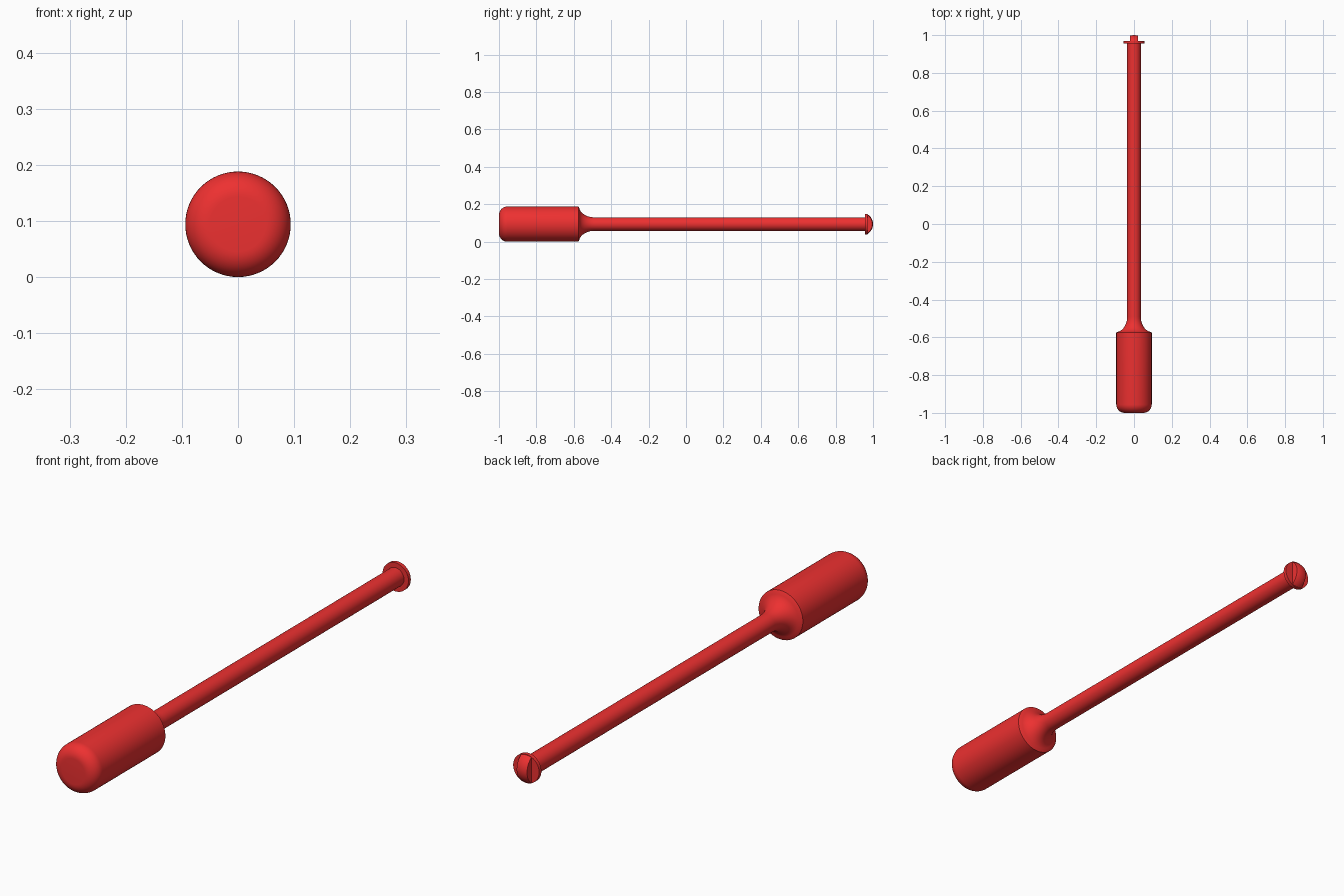
import bpy, bmesh
from math import sin, cos, pi, radians, asin

if "Cube" in bpy.data.objects:
    bpy.data.objects.remove(bpy.data.objects["Cube"])

SIDES = 64
AXIS_Z = 0.094

red = bpy.data.materials.new("red")
red.diffuse_color = (0.85, 0.03, 0.03, 1)
red.use_nodes = True
red.node_tree.nodes["Principled BSDF"].inputs["Base Color"].default_value = red.diffuse_color


def lathe(name, profile, half_width=None):
    """Spin (y, radius) points round the long axis; optionally trim to a slab in x."""
    bm = bmesh.new()
    verts = [bm.verts.new((r, y, 0)) for y, r in profile]
    edges = [bm.edges.new(p) for p in zip(verts, verts[1:])]
    bmesh.ops.spin(bm, geom=verts + edges, axis=(0, 1, 0), cent=(0, 0, 0),
                   angle=2 * pi, steps=SIDES, use_merge=True)
    bmesh.ops.remove_doubles(bm, verts=bm.verts, dist=1e-5)
    if half_width:
        for s in (1, -1):
            cut = bmesh.ops.bisect_plane(
                bm, geom=bm.verts[:] + bm.edges[:] + bm.faces[:],
                plane_co=(s * half_width, 0, 0), plane_no=(s, 0, 0), clear_outer=True)
            rim = [e for e in cut["geom_cut"] if isinstance(e, bmesh.types.BMEdge)]
            bmesh.ops.holes_fill(bm, edges=rim)
    bmesh.ops.recalc_face_normals(bm, faces=bm.faces)
    mesh = bpy.data.meshes.new(name)
    bm.to_mesh(mesh)
    bm.free()
    mesh.materials.append(red)
    obj = bpy.data.objects.new(name, mesh)
    obj.location.z = AXIS_Z
    bpy.context.collection.objects.link(obj)
    bpy.ops.object.select_all(action='DESELECT')
    obj.select_set(True)
    bpy.context.view_layer.objects.active = obj
    bpy.ops.object.shade_smooth_by_angle(angle=radians(30))
    return obj


def arc(cy, cr, ry, rr, a0, a1, n=10):
    """Elliptical arc of (y, radius) points."""
    angles = [radians(a0 + (a1 - a0) * i / n) for i in range(n + 1)]
    return [(cy + ry * cos(a), cr + rr * sin(a)) for a in angles]


# Handle with rounded butt, concave neck and long shaft
butt = arc(-0.955, 0.049, 0.045, 0.045, 180, 90)
neck = arc(-0.49, 0.096, 0.082, 0.06, 188, 270)
lathe("handle_and_shaft",
      [(-1.0, 0)] + butt + [(-0.575, 0.094)] + neck + [(0.96, 0.036), (0.96, 0)])

# Thin collar at the end of the shaft
lathe("collar", [(0.956, 0), (0.956, 0.055), (0.97, 0.055), (0.97, 0)])

# Domed tip: spherical cap trimmed to a flat blade
sag, chord = 0.032, 0.054
R = (chord ** 2 + sag ** 2) / (2 * sag)
half = asin(chord / R) * 180 / pi
cap = arc(1.0 - R, 0, R, R, half, 0, 12)
lathe("blade_tip", [(cap[0][0], 0)] + cap[:-1] + [(1.0, 0)], half_width=0.022)
